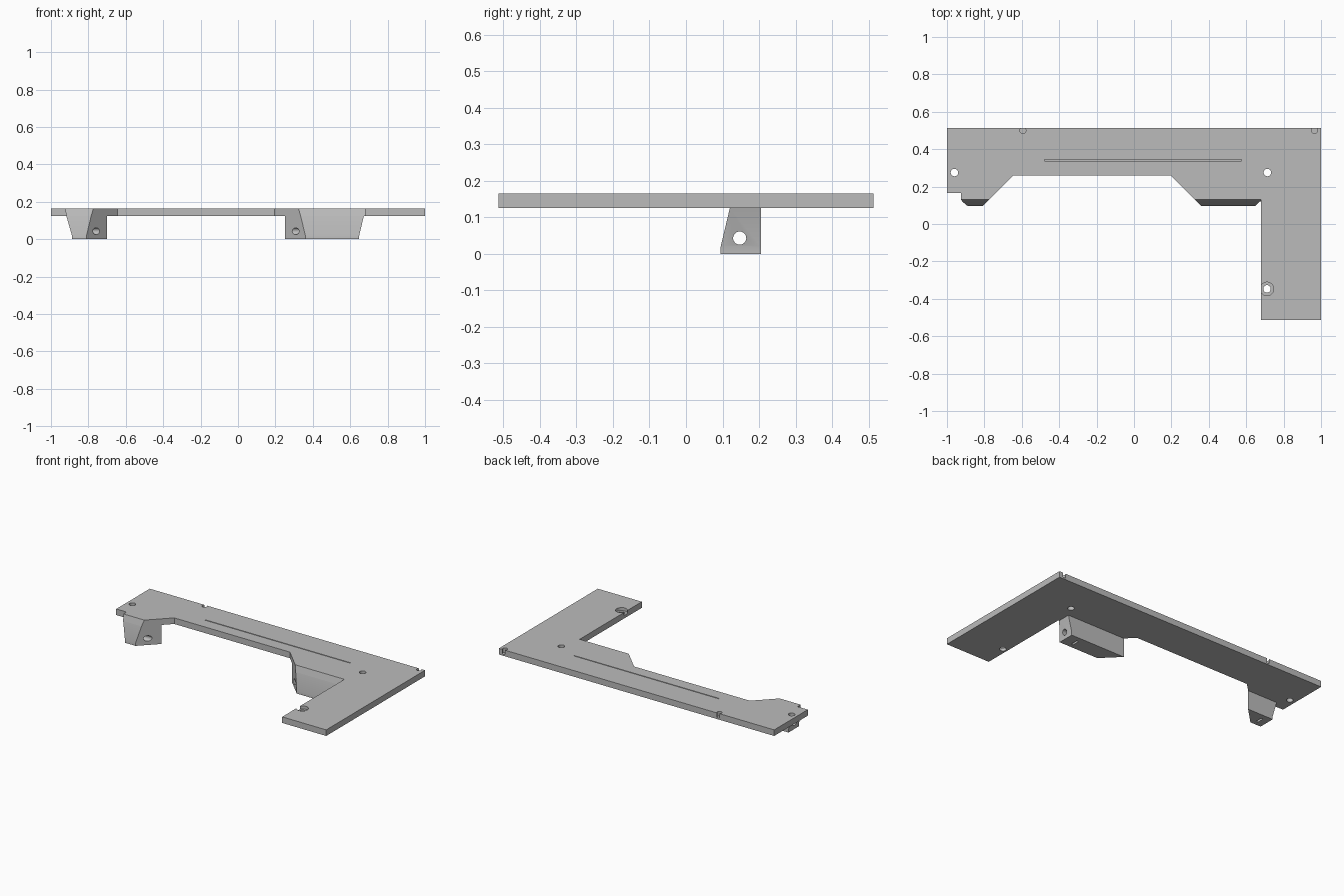
import bpy, bmesh, math
from mathutils import Matrix

if "Cube" in bpy.data.objects:
    bpy.data.objects.remove(bpy.data.objects["Cube"])

grey = bpy.data.materials.new("light grey")
grey.diffuse_color = (0.5, 0.5, 0.5, 1)
grey.use_nodes = True
grey.node_tree.nodes["Principled BSDF"].inputs["Base Color"].default_value = grey.diffuse_color


def finish(name, bm):
    bmesh.ops.recalc_face_normals(bm, faces=bm.faces)
    me = bpy.data.meshes.new(name)
    bm.to_mesh(me)
    bm.free()
    me.materials.append(grey)
    ob = bpy.data.objects.new(name, me)
    bpy.context.collection.objects.link(ob)
    return ob


def loft(name, levels):
    """Solid from stacked outlines: a list of (z, [(x, y), ...])."""
    bm = bmesh.new()
    rings = [[bm.verts.new((x, y, z)) for x, y in pts] for z, pts in levels]
    n = len(rings[0])
    for a, b in zip(rings, rings[1:]):
        for i in range(n):
            j = (i + 1) % n
            bm.faces.new((a[i], a[j], b[j], b[i]))
    bm.faces.new(rings[0])
    bm.faces.new(rings[-1])
    return finish(name, bm)


def cylinder(r, loc, depth, axis='Z'):
    bm = bmesh.new()
    m = Matrix.Translation(loc)
    if axis == 'X':
        m = m @ Matrix.Rotation(math.pi / 2, 4, 'Y')
    bmesh.ops.create_cone(bm, cap_ends=True, segments=32, radius1=r, radius2=r,
                          depth=depth, matrix=m)
    return finish("cutter", bm)


def box(size, loc):
    bm = bmesh.new()
    m = Matrix.Translation(loc) @ Matrix.Diagonal((*size, 1))
    bmesh.ops.create_cube(bm, size=1, matrix=m)
    return finish("cutter", bm)


def cut(ob, cutters):
    bpy.context.view_layer.objects.active = ob
    for c in cutters:
        c.hide_render = True
        mod = ob.modifiers.new("cut", 'BOOLEAN')
        mod.operation = 'DIFFERENCE'
        mod.solver = 'EXACT'
        mod.object = c
        bpy.ops.object.modifier_apply(modifier=mod.name)
        bpy.data.objects.remove(c)
    bpy.ops.object.select_all(action='DESELECT')
    ob.select_set(True)
    bpy.ops.object.shade_smooth_by_angle(angle=math.radians(25))


BOTTOM, TOP = 0.125, 0.165


# Plate: long bar with a forward arm, its front lips leaning with the blocks
def plate_outline(lip, side):
    return [(-1, 0.513), (1, 0.513), (1, -0.513), (0.68, -0.513),
            (0.68, lip), (0.455 - lip, lip), (0.195, 0.26),
            (-0.645, 0.26), (lip - 0.905, lip), (side, lip),
            (side, 0.165), (-1, 0.165)]


plate = loft("plate", [(BOTTOM, plate_outline(0.12, -0.918)),
                       (TOP, plate_outline(0.132, -0.925))])

holes = [cylinder(0.02, (x, y, 0.145), 0.2)
         for x, y in ((-0.96, 0.275), (0.713, 0.275), (0.711, -0.347))]
holes.append(cylinder(0.036, (0.711, -0.347, 0.195), 0.1))      # counterbore
holes += [cylinder(0.016, (x, 0.5, 0.185), 0.1) for x in (-0.594, 0.965)]  # rear notches
holes.append(box((1.055, 0.006, 0.04), (0.048, 0.341, TOP)))    # long groove
cut(plate, holes)


# Hanging blocks: 45 degree inner face, tapered front and outer side
def left_block_outline(front, side):
    return [(side, 0.205), (side, front), (front - 0.905, front), (-0.70, 0.205)]


def right_block_outline(front, side):
    return [(0.25, 0.205), (0.455 - front, front), (side, front), (side, 0.205)]


for name, outline, low, high, slot_x in (
        ("left_block", left_block_outline, -0.888, -0.918, -0.835),
        ("right_block", right_block_outline, 0.648, 0.673, 0.575)):
    block = loft(name, [(0, outline(0.095, low)), (0.02, outline(0.095, low)),
                        (BOTTOM, outline(0.12, high))])
    cut(block, [cylinder(0.018, (slot_x, 0.147, 0.043), 1.2, 'X'),   # cross hole
                box((0.014, 0.05, 0.13), (slot_x, 0.147, 0))])       # nut slot
